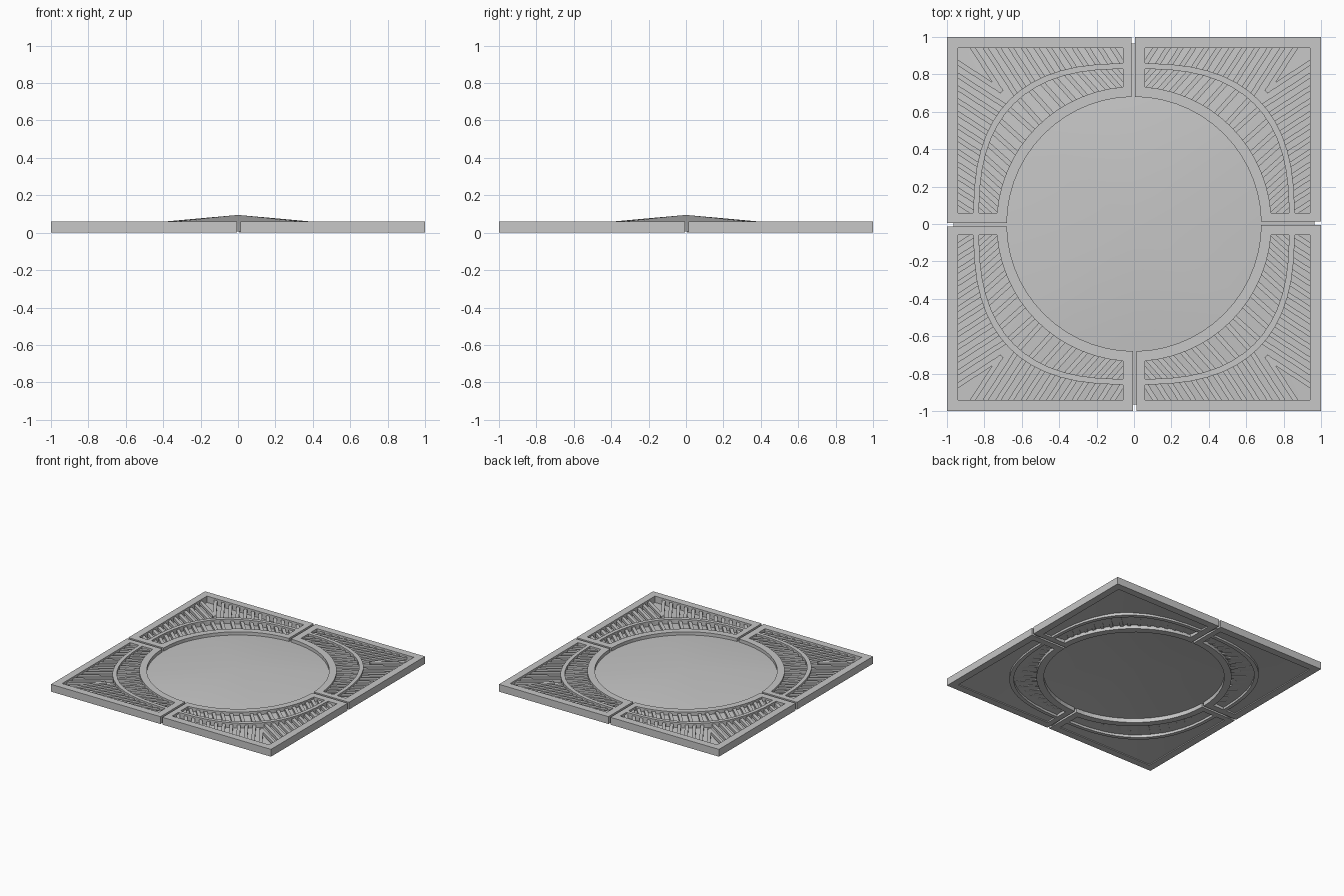
import bpy
import bmesh
from math import radians, sin, cos, pi, sqrt
from mathutils import Vector

if "Cube" in bpy.data.objects:
    bpy.data.objects.remove(bpy.data.objects["Cube"], do_unlink=True)

GREY = (0.57, 0.57, 0.57, 1.0)
mat = bpy.data.materials.new("cast grey")
mat.use_nodes = True
mat.diffuse_color = GREY
mat.node_tree.nodes["Principled BSDF"].inputs["Base Color"].default_value = GREY

THICK = 0.06               # panel thickness
LOW, HIGH = 0.06, 0.94     # limits of the openings
RING_IN, RING_OUT = 0.68, 0.735
RIB_IN, RIB_OUT = 0.83, 0.86
POWER = 2.7                # squareness of the curved rib
GAP_X, GAP_Y = 0.005, 0.013


def add_object(name, mesh):
    obj = bpy.data.objects.new(name, mesh)
    bpy.context.collection.objects.link(obj)
    mesh.materials.clear()
    mesh.materials.append(mat)
    return obj


def arc(radius, low_x, low_y, power=2.0, steps=14):
    """Quarter curve from the x side to the y side, cut at the given limits."""
    start = (low_y / radius) ** (power / 2)
    end = (low_x / radius) ** (power / 2)
    pts = []
    for i in range(steps + 1):
        a = start + (pi / 2 - end - start) * i / steps
        pts.append((radius * cos(a) ** (2 / power), radius * sin(a) ** (2 / power)))
    return pts


def rib_radius(x, y):
    return (abs(x) ** POWER + abs(y) ** POWER) ** (1 / POWER)


def in_frame(x, y):
    return LOW < x < HIGH and LOW < y < HIGH


def in_inner(x, y):
    return in_frame(x, y) and sqrt(x * x + y * y) > RING_OUT and rib_radius(x, y) < RIB_IN


def in_outer(x, y):
    return in_frame(x, y) and rib_radius(x, y) > RIB_OUT and y < x


# Panel frame: outline with two openings, extruded
def make_frame_mesh():
    outline = arc(RING_IN, GAP_X, GAP_Y) + [(GAP_X, 1), (1, 1), (1, GAP_Y)]
    inner = arc(RING_OUT, LOW, LOW) + arc(RIB_IN, LOW, LOW, POWER)[::-1]
    outer = arc(RIB_OUT, LOW, LOW, POWER) + [(LOW, HIGH), (HIGH, HIGH), (HIGH, LOW)]
    curve = bpy.data.curves.new("frame_outline", "CURVE")
    curve.dimensions = "2D"
    curve.fill_mode = "BOTH"
    curve.extrude = THICK / 2
    for pts in (outline, inner, outer):
        spline = curve.splines.new("POLY")
        spline.points.add(len(pts) - 1)
        for p, (x, y) in zip(spline.points, pts):
            p.co = (x, y, 0, 1)
        spline.use_cyclic_u = True
    temp = bpy.data.objects.new("frame_outline", curve)
    bpy.context.collection.objects.link(temp)
    graph = bpy.context.evaluated_depsgraph_get()
    mesh = bpy.data.meshes.new_from_object(temp.evaluated_get(graph))
    bpy.data.objects.remove(temp, do_unlink=True)
    bm = bmesh.new()
    bm.from_mesh(mesh)
    bmesh.ops.remove_doubles(bm, verts=bm.verts, dist=0.0001)
    bmesh.ops.translate(bm, verts=bm.verts, vec=(0, 0, THICK / 2))
    bmesh.ops.recalc_face_normals(bm, faces=bm.faces)
    for f in bm.faces:
        f.smooth = False
    bm.to_mesh(mesh)
    bm.free()
    return mesh


def add_slat(bm, a, b, width=0.026, bottom=0.023, top=0.046):
    """Straight bar between two plan points, and its twin across the diagonal."""
    for swap in (False, True):
        p, q = (Vector(v[::-1] if swap else v) for v in (a, b))
        along = (q - p).normalized()
        side = Vector((-along.y, along.x)) * width / 2
        corners = (p + side, p - side, q - side, q + side)
        verts = [bm.verts.new((c.x, c.y, bottom)) for c in corners]
        face = bm.faces.new(verts)
        grown = bmesh.ops.extrude_face_region(bm, geom=[face])["geom"]
        bmesh.ops.translate(bm, vec=(0, 0, top - bottom),
                            verts=[g for g in grown if isinstance(g, bmesh.types.BMVert)])


def clipped_slat(bm, seed, angle, inside):
    """Bar along a ray, kept to the opening and let a little into its rim."""
    d = Vector((cos(angle), sin(angle)))
    hits = [t for t in (i * 0.003 for i in range(150)) if inside(*(Vector(seed) + d * t))]
    if len(hits) > 5:
        add_slat(bm, tuple(Vector(seed) + d * (hits[0] - 0.013)),
                 tuple(Vector(seed) + d * (hits[-1] + 0.013)))


# Slats of one panel: slanted rows on both sides of the rib, fanned at the corner
def make_slat_mesh():
    bm = bmesh.new()
    for i in range(9):
        y = 0.02 + 0.06 * i
        clipped_slat(bm, (sqrt(RING_OUT ** 2 - y * y), y), radians(42), in_inner)
    for i in range(12):
        clipped_slat(bm, (HIGH - 0.002, 0.86 - 0.068 * i), radians(180 + 33), in_outer)
    bmesh.ops.recalc_face_normals(bm, faces=bm.faces)
    mesh = bpy.data.meshes.new("slats")
    bm.to_mesh(mesh)
    bm.free()
    return mesh


frame_mesh = make_frame_mesh()
slat_mesh = make_slat_mesh()
for i, corner in enumerate(("back_left", "back_right", "front_right", "front_left")):
    for name, mesh in (("panel_frame", frame_mesh), ("panel_slats", slat_mesh)):
        add_object(f"{name}_{corner}", mesh).rotation_euler.z = i * pi / 2

# Ground sheet: round mound in the middle, running out to a square edge
bm = bmesh.new()
EDGE, SIDES = 0.965, 32
peak = bm.verts.new((0, 0, 0.095))
mound, rim = [], []
for i in range(SIDES):
    x, y = cos(2 * pi * i / SIDES), sin(2 * pi * i / SIDES)
    reach = EDGE / max(abs(x), abs(y))
    mound.append(bm.verts.new((x * 0.7, y * 0.7, 0.032)))
    rim.append(bm.verts.new((x * reach, y * reach, 0.006)))
for i in range(SIDES):
    j = (i + 1) % SIDES
    for corners in ((peak, mound[i], mound[j]), (mound[i], rim[i], rim[j], mound[j])):
        bm.faces.new(corners).smooth = True
ground = bpy.data.meshes.new("ground_mound")
bm.to_mesh(ground)
bm.free()
add_object("ground_mound", ground)
